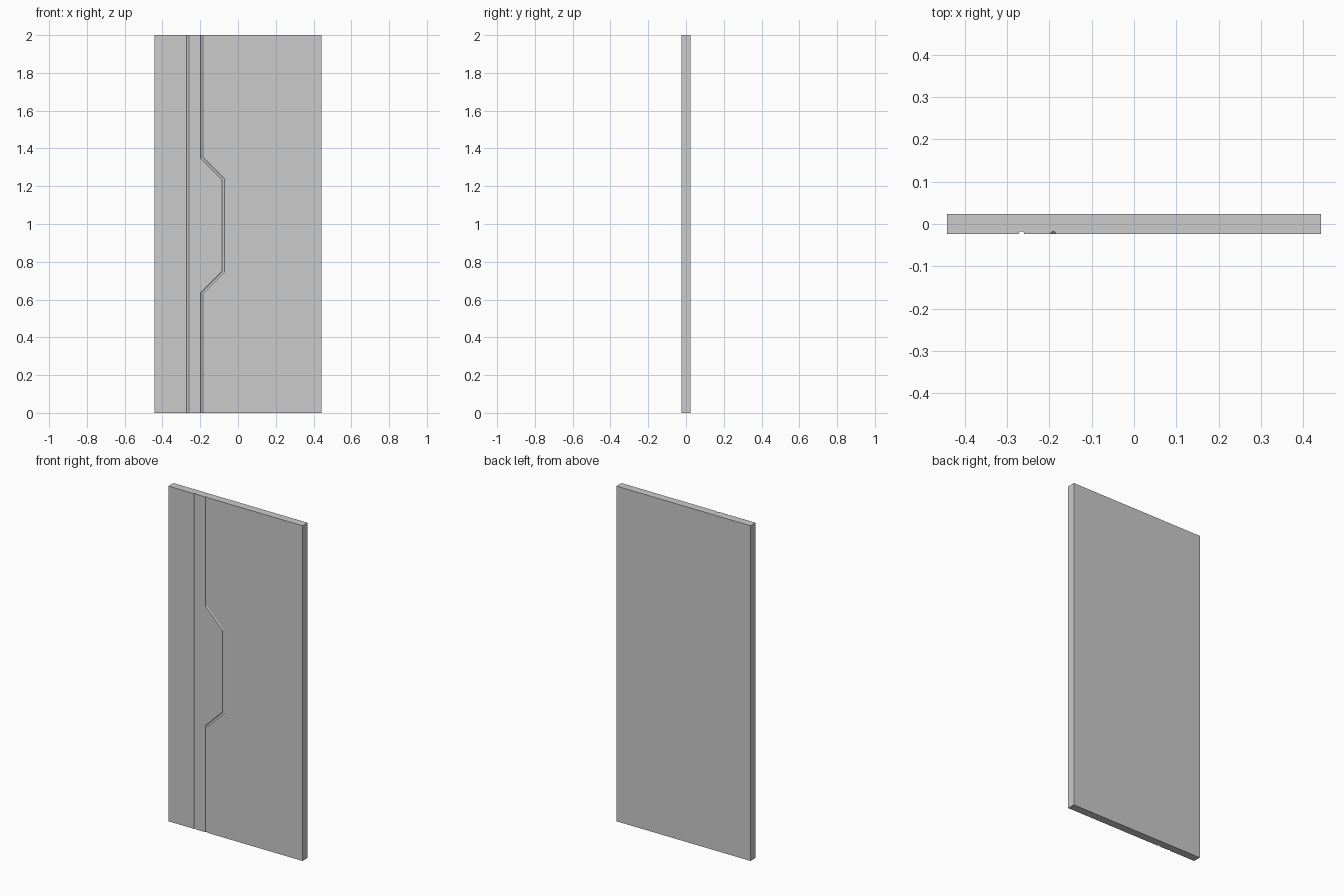
import bpy, bmesh, math
from mathutils import Vector

if "Cube" in bpy.data.objects:
    bpy.data.objects.remove(bpy.data.objects["Cube"])

W, T, H = 0.885, 0.047, 2.0
FRONT = -T / 2


def make_object(name, bm):
    bmesh.ops.recalc_face_normals(bm, faces=bm.faces)
    mesh = bpy.data.meshes.new(name)
    bm.to_mesh(mesh)
    bm.free()
    obj = bpy.data.objects.new(name, mesh)
    bpy.context.collection.objects.link(obj)
    return obj


def groove_cutter(name, path, radius, depth, sides=12):
    """Sweep an elliptical profile along an x/z path on the front face, with mitred bends."""
    pts = [Vector(p) for p in path]
    bm = bmesh.new()
    rings = []
    for i, p in enumerate(pts):
        a = (p - pts[i - 1]).normalized() if i > 0 else (pts[1] - p).normalized()
        b = (pts[i + 1] - p).normalized() if i < len(pts) - 1 else a
        t = (a + b).normalized()
        side = Vector((t.y, -t.x)) / t.dot(a)
        ring = []
        for k in range(sides):
            ang = 2 * math.pi * k / sides
            off = side * radius * math.cos(ang)
            ring.append(bm.verts.new((p.x + off.x, FRONT + depth * math.sin(ang), p.y + off.y)))
        rings.append(ring)
    for r0, r1 in zip(rings, rings[1:]):
        for k in range(sides):
            n = (k + 1) % sides
            bm.faces.new((r0[k], r0[n], r1[n], r1[k]))
    bm.faces.new(rings[0])
    bm.faces.new(rings[-1][::-1])
    obj = make_object(name, bm)
    obj.hide_render = True
    return obj


# door panel slab
bm = bmesh.new()
bmesh.ops.create_cube(bm, size=1)
bmesh.ops.scale(bm, vec=(W, T, H), verts=bm.verts)
bmesh.ops.translate(bm, vec=(0, 0, H / 2), verts=bm.verts)
door = make_object("door_panel", bm)

# straight groove and stepped groove milled into the front
straight = [(-0.266, -0.1), (-0.266, 2.1)]
stepped = [(-0.191, -0.1), (-0.191, 0.634), (-0.078, 0.747),
           (-0.078, 1.237), (-0.191, 1.35), (-0.191, 2.1)]
bpy.context.view_layer.objects.active = door
for name, path in (("straight_groove_cutter", straight), ("stepped_groove_cutter", stepped)):
    cutter = groove_cutter(name, path, 0.0065, 0.006)
    mod = door.modifiers.new(name, 'BOOLEAN')
    mod.operation = 'DIFFERENCE'
    mod.solver = 'EXACT'
    mod.object = cutter
    bpy.ops.object.modifier_apply(modifier=mod.name)
    bpy.data.objects.remove(cutter)
